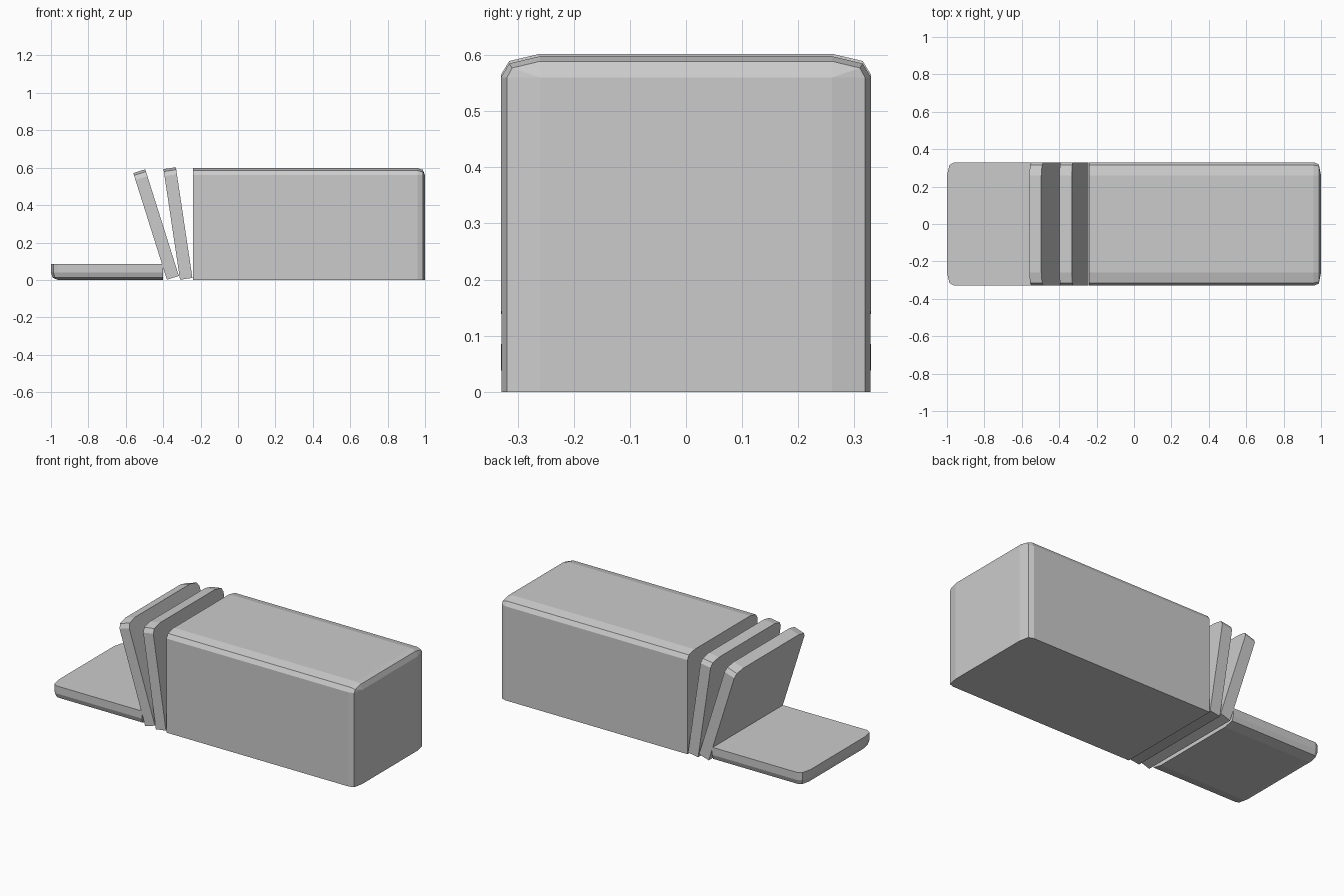
import bpy, bmesh
from math import radians
from mathutils import Matrix

if "Cube" in bpy.data.objects:
    bpy.data.objects.remove(bpy.data.objects["Cube"])

# Half outlines of the loaf (y, z) from base to crown: crust, rounded rim, end face
CRUST = [(0.329, 0), (0.33, 0.56), (0.315, 0.585), (0.26, 0.598)]
RIM = [(0.319, 0), (0.319, 0.56), (0.31, 0.577), (0.26, 0.589)]
END = [(0.26, 0), (0.26, 0.56), (0.26, 0.56), (0.26, 0.56)]


def bread(name, thickness, matrix, crust_end=False):
    """Extrude the loaf outline along +x; optionally dome the far end."""
    if crust_end:
        sections = [(0, CRUST), (thickness - 0.04, CRUST),
                    (thickness - 0.012, RIM), (thickness, END)]
    else:
        sections = [(0, CRUST), (thickness, CRUST)]
    bm = bmesh.new()
    rings = []
    for x, half in sections:
        outline = half + [(-y, z) for y, z in reversed(half)]
        rings.append([bm.verts.new((x, y, z)) for y, z in outline])
    n = len(rings[0])
    for a, b in zip(rings, rings[1:]):
        for i in range(n - 1):
            bm.faces.new((a[i], a[i + 1], b[i + 1], b[i]))
    # flat base, one face along the whole length
    bm.faces.new([r[0] for r in rings] + [r[-1] for r in reversed(rings)])
    bm.faces.new(rings[0])
    bm.faces.new(rings[-1])
    bmesh.ops.remove_doubles(bm, verts=bm.verts, dist=1e-5)
    bmesh.ops.recalc_face_normals(bm, faces=bm.faces)
    bm.transform(matrix)
    mesh = bpy.data.meshes.new(name)
    bm.to_mesh(mesh)
    bm.free()
    obj = bpy.data.objects.new(name, mesh)
    bpy.context.collection.objects.link(obj)
    return obj


# Uncut loaf with its rounded heel
bread("loaf", 1.24, Matrix.Translation((-0.24, 0, 0)), crust_end=True)

# Two cut slices leaning away from the loaf
for name, x, tilt in (("inner_slice", -0.31, 8.5), ("outer_slice", -0.38, 17.5)):
    bread(name, 0.067,
          Matrix.Translation((x, 0, 0.001)) @ Matrix.Rotation(radians(-tilt), 4, 'Y'))

# Fallen heel slice, crust side down
bread("heel_slice", 0.085,
      Matrix.Translation((-0.402, 0, 0.085)) @ Matrix.Rotation(radians(180), 4, 'Z')
      @ Matrix.Rotation(radians(90), 4, 'Y'), crust_end=True)
